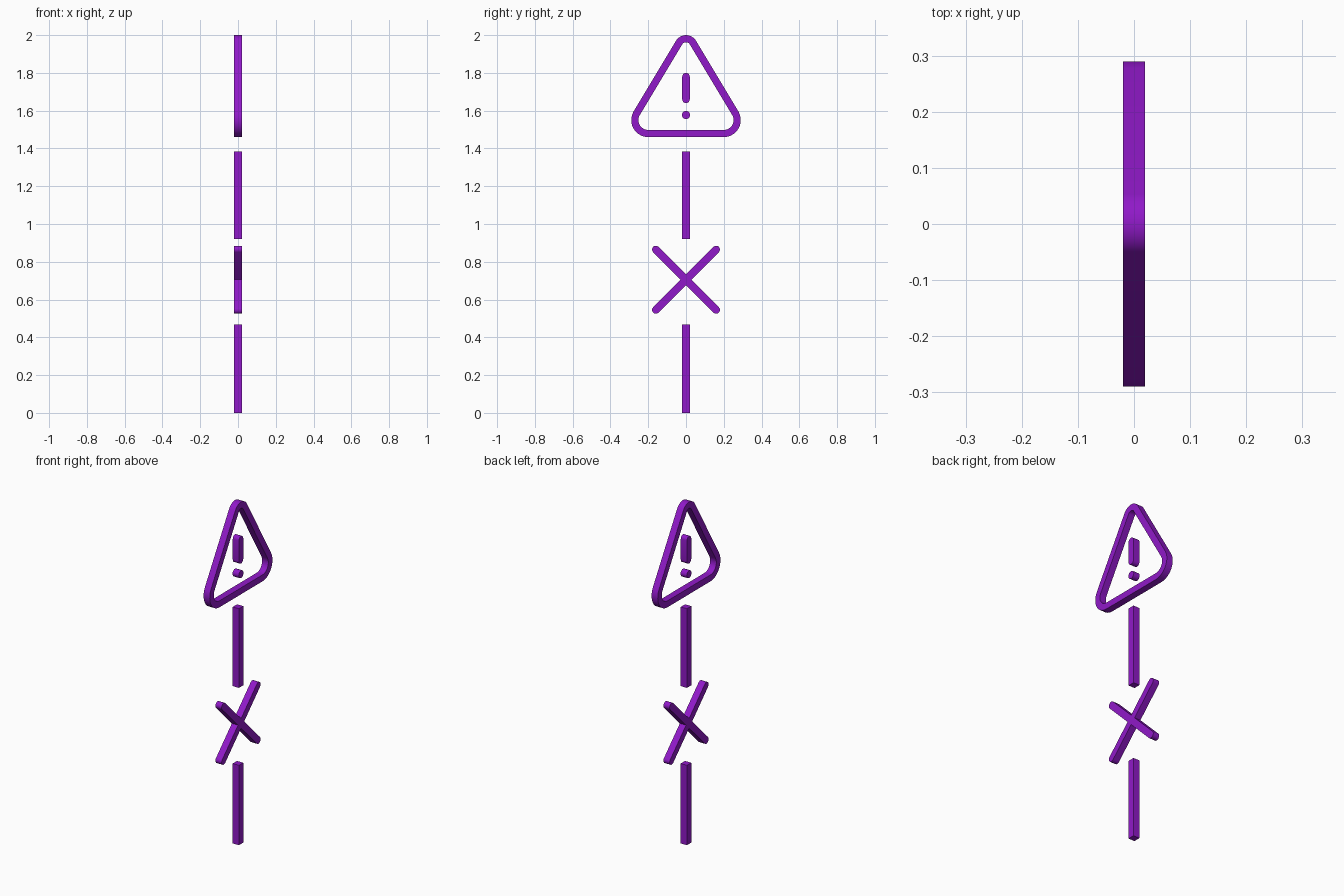
import bpy, bmesh
from math import sin, cos, pi, atan2, acos, hypot, sqrt

if "Cube" in bpy.data.objects:
    bpy.data.objects.remove(bpy.data.objects["Cube"])

T = 0.02  # half thickness along x and half stroke width

mat = bpy.data.materials.new("purple")
mat.diffuse_color = (0.28, 0.01, 0.58, 1)
mat.use_nodes = True
mat.node_tree.nodes["Principled BSDF"].inputs["Base Color"].default_value = mat.diffuse_color


def arc(cy, cz, r, a0, a1, n=10):
    return [(cy + r * cos(a0 + (a1 - a0) * i / n),
             cz + r * sin(a0 + (a1 - a0) * i / n)) for i in range(n + 1)]


def finish(name, bm):
    bmesh.ops.recalc_face_normals(bm, faces=bm.faces)
    me = bpy.data.meshes.new(name)
    bm.to_mesh(me)
    bm.free()
    me.materials.append(mat)
    ob = bpy.data.objects.new(name, me)
    bpy.context.collection.objects.link(ob)
    bpy.ops.object.select_all(action='DESELECT')
    ob.select_set(True)
    bpy.context.view_layer.objects.active = ob
    bpy.ops.object.shade_smooth_by_angle(angle=pi / 6)
    return ob


def loops(bm, pts):
    return [[bm.verts.new((x, y, z)) for y, z in pts] for x in (-T, T)]


def bridge(bm, a, b):
    n = len(a)
    for i in range(n):
        j = (i + 1) % n
        bm.faces.new((a[i], a[j], b[j], b[i]))


def plate(name, pts):
    bm = bmesh.new()
    a, b = loops(bm, pts)
    bridge(bm, a, b)
    bm.faces.new(a)
    bm.faces.new(b)
    return finish(name, bm)


def ring(name, outer, inner):
    bm = bmesh.new()
    oa, ob = loops(bm, outer)
    ia, ib = loops(bm, inner)
    for a, b in ((oa, ob), (ob, ib), (ib, ia), (ia, oa)):
        bridge(bm, a, b)
    return finish(name, bm)


def rounded_triangle(inset):
    # circles at the corners joined by their outer tangents
    rb, rt = 0.09 - inset, 0.062 - inset
    by, bz, tz = 0.20, 1.55, 1.938
    a = atan2(tz - bz, -by) - acos((rb - rt) / hypot(by, tz - bz))
    return (arc(by, bz, rb, -pi / 2, a) + arc(0, tz, rt, a, pi - a)
            + arc(-by, bz, rb, pi - a, 3 * pi / 2))


# warning triangle frame
ring("triangle_frame", rounded_triangle(0), rounded_triangle(0.038))

# exclamation mark
plate("mark_stroke", arc(0, 1.78, T, 0, pi) + arc(0, 1.66, T, pi, 2 * pi))
plate("mark_dot", arc(0, 1.577, 0.022, 0, 2 * pi, 20)[:-1])

# post segments
for name, z0, z1 in (("lower_post", 0, 0.467), ("upper_post", 0.92, 1.383)):
    plate(name, [(-T, z0), (T, z0), (T, z1), (-T, z1)])

# diagonal cross with rounded ends
cross = []
cz, d = 0.705, 0.16
for k in range(4):
    a = pi / 4 + k * pi / 2
    s = sqrt(2)
    cross += arc(d * s * cos(a), cz + d * s * sin(a), T, a - pi / 2, a + pi / 2)
    cross.append((T * s * cos(a + pi / 4), cz + T * s * sin(a + pi / 4)))
plate("cross", cross)
